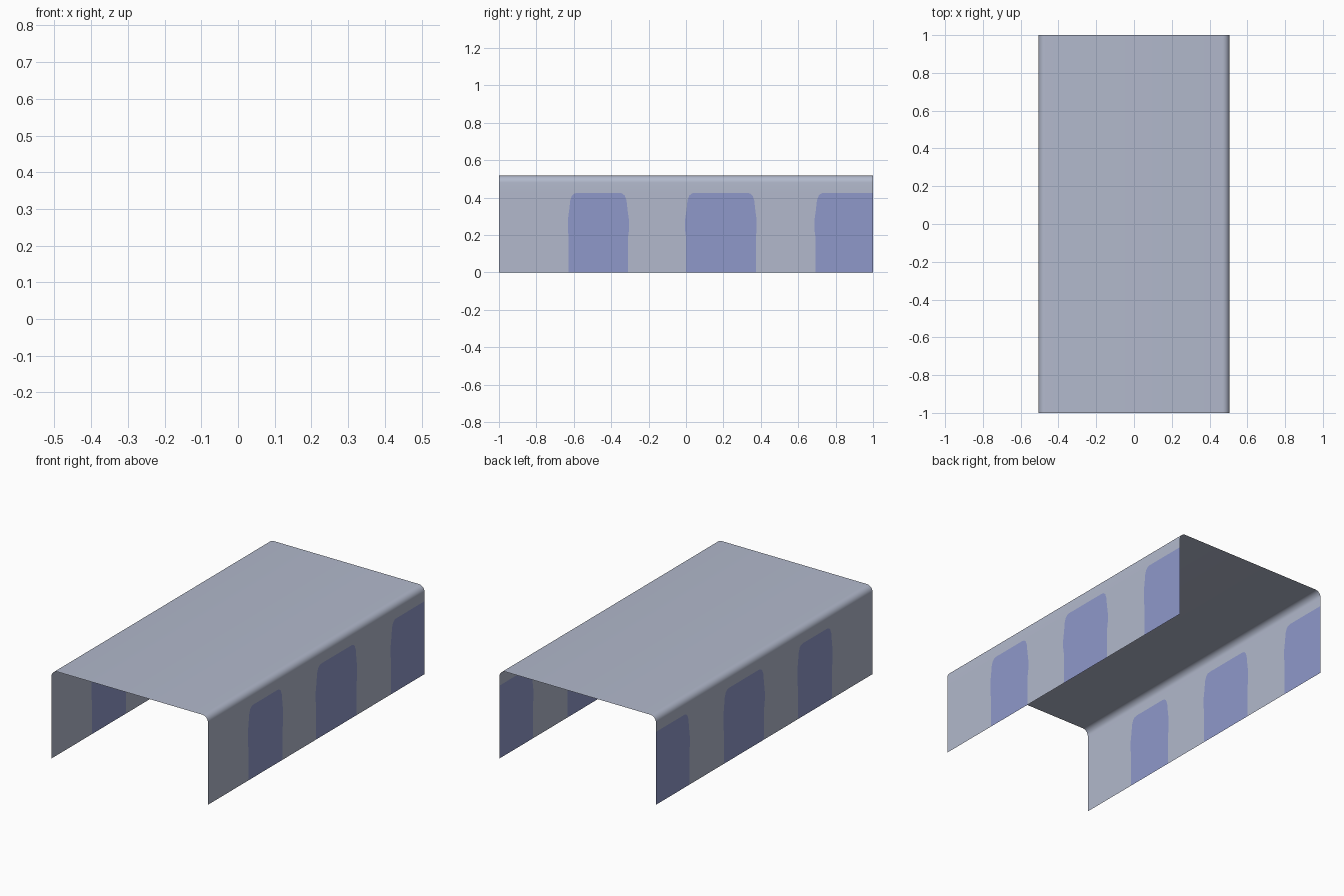
import bpy, bmesh, math

if "Cube" in bpy.data.objects:
    bpy.data.objects.remove(bpy.data.objects["Cube"])

HALF_W, TOP, R = 0.506, 0.517, 0.037   # half width, height, bend radius


def material(name, rgb):
    m = bpy.data.materials.new(name)
    m.diffuse_color = (*rgb, 1.0)
    m.use_nodes = True
    m.node_tree.nodes["Principled BSDF"].inputs["Base Color"].default_value = m.diffuse_color
    return m


# Painted window outline: height and how far its sides pull inward there
outline = [(0, 0), (0.19, 0), (0.225, -0.005), (0.28, -0.005), (0.33, 0.002),
           (0.385, 0.008), (0.41, 0.017), (0.422, 0.03), (0.426, 0.045)]
windows = [(-0.627, -0.31), (0.0, 0.373), (0.692, 1.0)]

# Half of the channel section: (x, z, inset), wall then rounded bend
half = [(HALF_W, z, inset) for z, inset in outline]
for i in range(9):
    a = math.radians(90 * i / 8)
    half.append((HALF_W - R + R * math.cos(a), TOP - R + R * math.sin(a), 0.045))
section = half + [(-x, z, inset) for x, z, inset in reversed(half)]


def breakpoints(inset):
    ys = [-1.0]
    for a, b in windows:
        ys += [a + inset, b - inset if b < 1 else b]
    return ys


# Open sheet: two side walls and a top joined by rounded bends
bm = bmesh.new()
rows = [[bm.verts.new((x, y, z)) for y in breakpoints(inset)]
        for x, z, inset in section]
wall_strips = len(outline) - 1
for r in range(len(rows) - 1):
    on_window = r < wall_strips or r >= len(rows) - 1 - wall_strips
    lo, hi = rows[r], rows[r + 1]
    for c in range(len(lo) - 1):
        f = bm.faces.new((lo[c], lo[c + 1], hi[c + 1], hi[c]))
        f.material_index = 1 if on_window and c % 2 == 1 else 0

mesh = bpy.data.meshes.new("channel_cover")
bm.to_mesh(mesh)
bm.free()
mesh.materials.append(material("pale grey", (0.445, 0.485, 0.604)))
mesh.materials.append(material("window blue", (0.275, 0.315, 0.59)))
cover = bpy.data.objects.new("channel_cover", mesh)
bpy.context.collection.objects.link(cover)
bpy.context.view_layer.objects.active = cover
cover.select_set(True)
bpy.ops.object.shade_smooth_by_angle(angle=math.radians(30))
